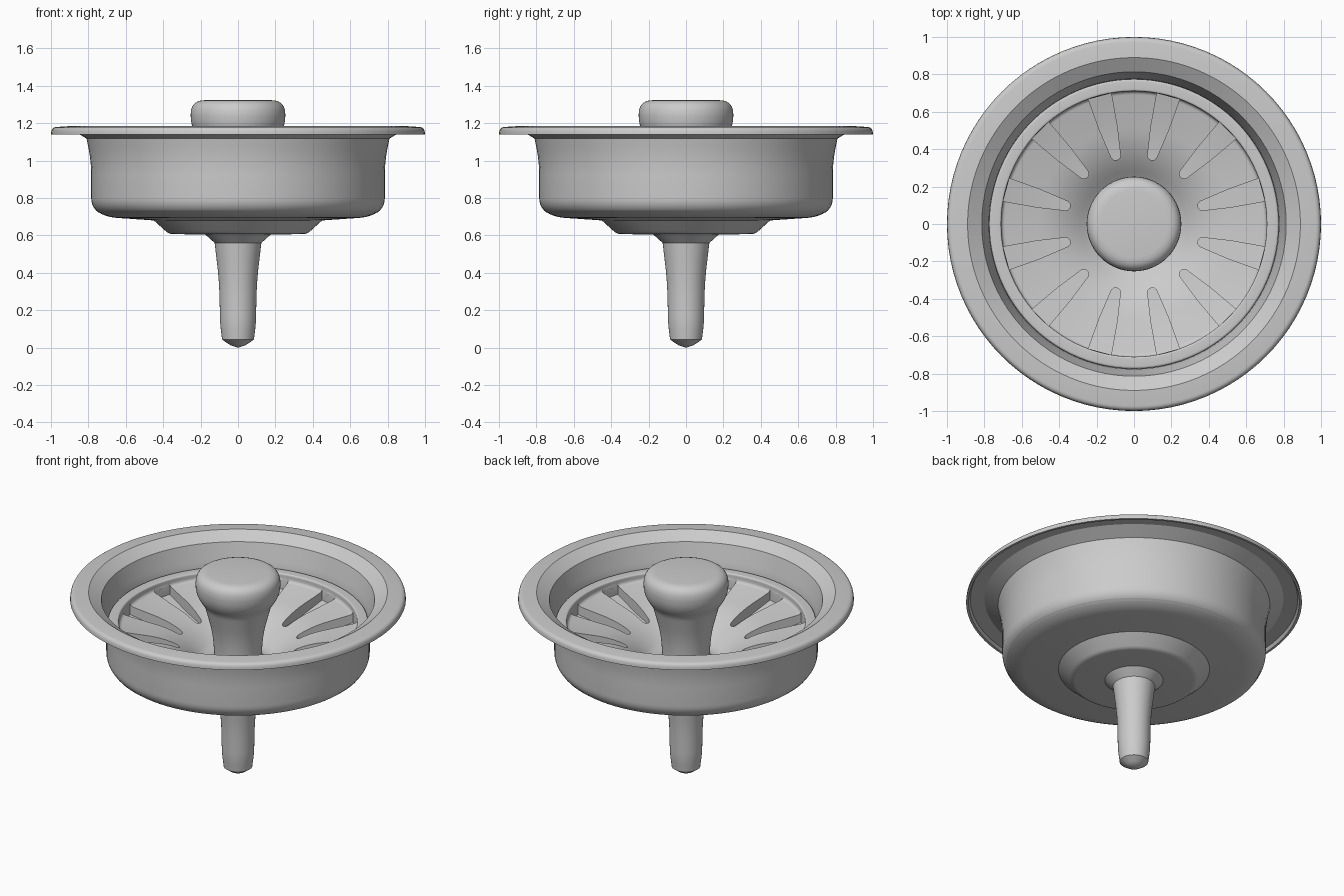
import bpy, bmesh, math
from mathutils import Vector, Matrix

if "Cube" in bpy.data.objects:
    bpy.data.objects.remove(bpy.data.objects["Cube"])

steel = bpy.data.materials.new("steel_grey")
steel.use_nodes = True
grey = (0.6, 0.6, 0.6, 1)
steel.diffuse_color = grey
steel.node_tree.nodes["Principled BSDF"].inputs["Base Color"].default_value = grey


def rounded(points, steps=6):
    """Turn (radius, height, fillet) corners into a profile with soft corners."""
    out = []
    for i, (r, z, f) in enumerate(points):
        p = Vector((r, 0, z))
        if f == 0:
            out.append(p)
            continue
        before, after = points[i - 1], points[i + 1]
        a = p + (Vector((before[0], 0, before[1])) - p).normalized() * f
        b = p + (Vector((after[0], 0, after[1])) - p).normalized() * f
        for k in range(steps + 1):
            t = k / steps
            out.append(a * (1 - t) ** 2 + p * 2 * t * (1 - t) + b * t * t)
    return out


def add_object(name, bm):
    bmesh.ops.recalc_face_normals(bm, faces=bm.faces)
    mesh = bpy.data.meshes.new(name)
    bm.to_mesh(mesh)
    bm.free()
    obj = bpy.data.objects.new(name, mesh)
    bpy.context.collection.objects.link(obj)
    mesh.materials.append(steel)
    return obj


def lathe(name, points, segments=96):
    bm = bmesh.new()
    verts = [bm.verts.new(p) for p in rounded(points)]
    edges = [bm.edges.new(pair) for pair in zip(verts, verts[1:])]
    bmesh.ops.spin(bm, geom=verts + edges, cent=(0, 0, 0), axis=(0, 0, 1),
                   angle=math.tau, steps=segments)
    bmesh.ops.remove_doubles(bm, verts=bm.verts, dist=0.0002)
    return add_object(name, bm)


def smooth(obj):
    bpy.ops.object.select_all(action='DESELECT')
    obj.select_set(True)
    bpy.context.view_layer.objects.active = obj
    bpy.ops.object.shade_smooth_by_angle(angle=math.radians(28))


# Flanged outer cup with a stepped bottom
cup = lathe("drain_cup", [
    (0, 0.60, 0), (0.37, 0.608, 0.02), (0.45, 0.68, 0),
    (0.71, 0.698, 0.06), (0.785, 0.75, 0.05), (0.785, 1.0, 0.08),
    (0.81, 1.118, 0), (0.89, 1.165, 0), (0.975, 1.16, 0), (0.985, 1.14, 0),
    (1.0, 1.14, 0), (0.996, 1.178, 0.025), (0.89, 1.185, 0), (0.814, 1.138, 0),
    (0.777, 1.0, 0.04), (0.765, 0.76, 0.05), (0.53, 0.735, 0),
    (0.38, 0.665, 0), (0, 0.665, 0)])

# Tapered shank with a collar and blunt tip
shank = lathe("lower_shank", [
    (0, 0.62, 0), (0.175, 0.605, 0), (0.125, 0.56, 0), (0.1, 0.35, 0.1),
    (0.096, 0.13, 0.04), (0.085, 0.043, 0), (0.04, 0.012, 0.015), (0, 0, 0)], 64)

# Strainer basket with its flared handle and knob
basket = lathe("strainer_basket", [
    (0, 1.325, 0), (0.253, 1.322, 0.075), (0.253, 1.175, 0.065),
    (0.2, 1.11, 0.03), (0.15, 0.92, 0.08), (0.14, 0.76, 0.03),
    (0.2, 0.745, 0.05), (0.39, 0.89, 0.13), (0.71, 0.955, 0.02),
    (0.71, 1.0, 0.012), (0.775, 1.0, 0.015), (0.77, 0.86, 0.03),
    (0.70, 0.85, 0), (0.36, 0.77, 0.06), (0.22, 0.69, 0.03), (0, 0.69, 0)])

# Tapered slots with rounded inner ends and creased, sloping floors
inner, crease, outer = 0.38, 0.53, 0.707
tip = [(crease, 0.048, 0.85)]
for k in range(9):
    a = math.pi / 2 + math.pi * k / 8
    tip.append((inner + 0.026 * math.cos(a), 0.026 * math.sin(a), 0.83))
tip.append((crease, -0.048, 0.85))
bm = bmesh.new()
for i in range(12):
    turn = Matrix.Rotation(math.radians(15 + 30 * i), 4, 'Z')
    ring = [bm.verts.new(turn @ Vector(p)) for p in tip]
    ends = [bm.verts.new(turn @ Vector((outer, y, 0.9))) for y in (-0.063, 0.063)]
    floor = [bm.faces.new(ring), bm.faces.new([ring[0], ring[-1]] + ends)]
    top = bmesh.ops.extrude_face_region(bm, geom=floor)["geom"]
    bmesh.ops.translate(bm, vec=(0, 0, 0.3),
                        verts=[v for v in top if isinstance(v, bmesh.types.BMVert)])
cutter = add_object("slot_cutter", bm)
cutter.hide_render = True
cut = basket.modifiers.new("slots", 'BOOLEAN')
cut.operation = 'DIFFERENCE'
cut.solver = 'EXACT'
cut.object = cutter
bpy.context.view_layer.objects.active = basket
bpy.ops.object.modifier_apply(modifier=cut.name)
bpy.data.objects.remove(cutter)

for part in (cup, shank, basket):
    smooth(part)
